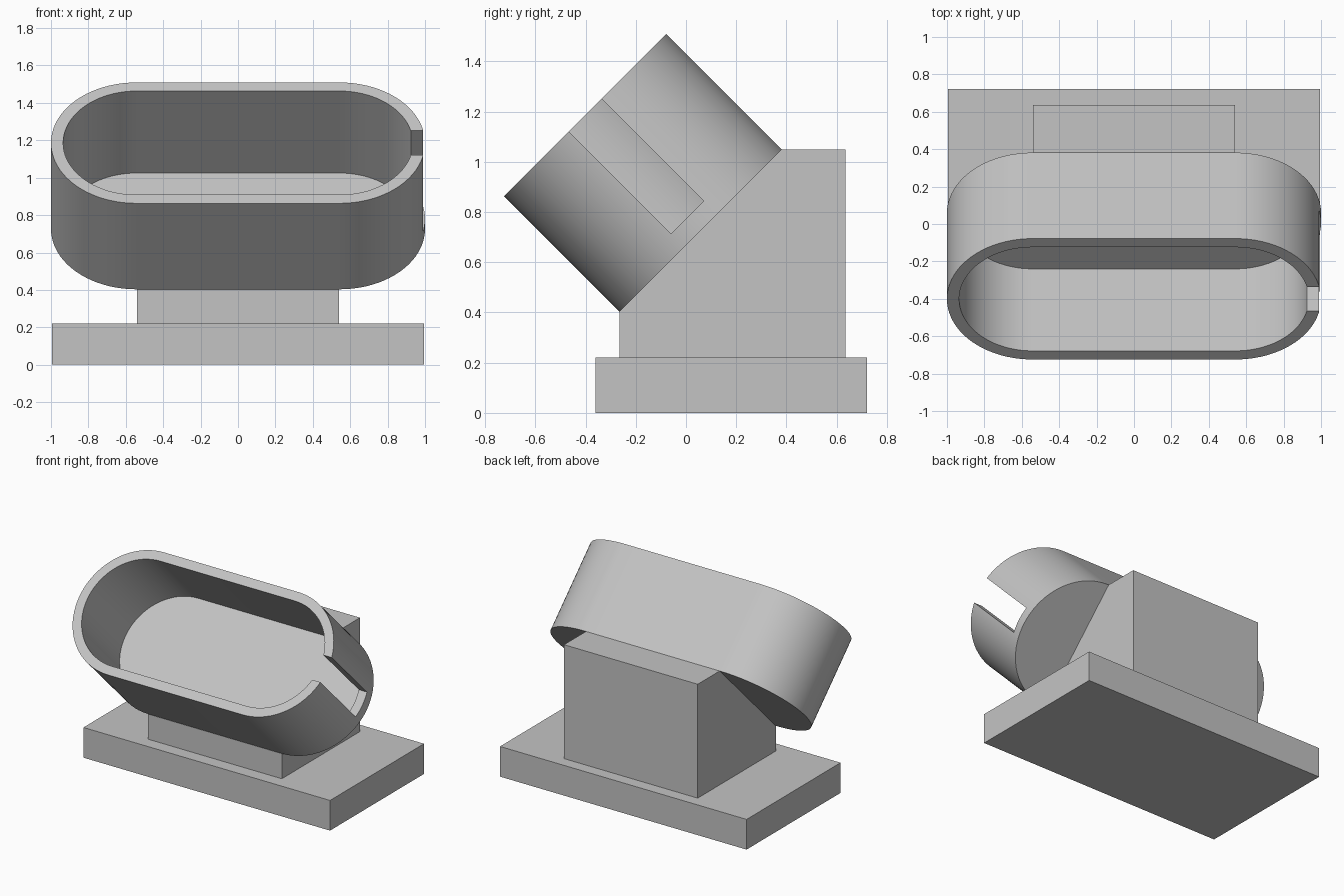
import bpy, bmesh, math
from mathutils import Matrix, Vector

cube = bpy.data.objects.get("Cube")
if cube:
    bpy.data.objects.remove(cube, do_unlink=True)

grey = bpy.data.materials.new("light grey")
grey.use_nodes = True
colour = (0.55, 0.55, 0.55, 1)
grey.diffuse_color = colour
grey.node_tree.nodes["Principled BSDF"].inputs["Base Color"].default_value = colour


def prism(name, outline, depth):
    """Extrude a closed 3D outline along the depth vector."""
    bm = bmesh.new()
    face = bm.faces.new([bm.verts.new(p) for p in outline])
    new = bmesh.ops.extrude_face_region(bm, geom=[face])["geom"]
    verts = [v for v in new if isinstance(v, bmesh.types.BMVert)]
    bmesh.ops.translate(bm, vec=Vector(depth), verts=verts)
    bmesh.ops.recalc_face_normals(bm, faces=bm.faces)
    mesh = bpy.data.meshes.new(name)
    bm.to_mesh(mesh)
    bm.free()
    mesh.materials.append(grey)
    obj = bpy.data.objects.new(name, mesh)
    bpy.context.collection.objects.link(obj)
    return obj


def rectangle(x0, x1, y0, y1, z):
    return [(x0, y0, z), (x1, y0, z), (x1, y1, z), (x0, y1, z)]


def stadium(half_straight, radius, z, steps=40):
    """Long oval: two half circles joined by straight sides."""
    points = []
    for side in (1, -1):
        for i in range(steps + 1):
            a = math.pi * (i / steps - 0.5)
            points.append((side * (half_straight + radius * math.cos(a)),
                           side * radius * math.sin(a), z))
    return points


def cut(target, cutter):
    cutter.hide_render = True
    cutter.matrix_world = target.matrix_world
    mod = target.modifiers.new("cut", 'BOOLEAN')
    mod.operation = 'DIFFERENCE'
    mod.solver = 'EXACT'
    mod.object = cutter
    bpy.context.view_layer.objects.active = target
    bpy.ops.object.modifier_apply(modifier=mod.name)
    bpy.data.objects.remove(cutter, do_unlink=True)


# Flat base plate
prism("base_plate", rectangle(-0.994, 0.994, -0.36, 0.722, 0), (0, 0, 0.22))

# Pedestal with a sloping front that carries the cup
half = 0.539
side = [(-0.265, 0.22), (0.635, 0.22), (0.635, 1.05), (0.382, 1.05), (-0.265, 0.403)]
prism("pedestal", [(-half, y, z) for y, z in side], (2 * half, 0, 0))

# Oval cup, hollowed out and slotted at its left end
radius, wall, floor, height = 0.457, 0.065, 0.03, 0.65
straight = 1 - radius
cup = prism("oval_cup", stadium(straight, radius, 0), (0, 0, height))
cut(cup, prism("hollow_cutter", stadium(straight, radius - wall, floor), (0, 0, height)))
cut(cup, prism("slot_cutter", rectangle(0.7, 1.2, -0.092, 0.092, 0.074), (0, 0, height)))

# Smooth the curved walls and lean the cup back onto the pedestal
bpy.ops.object.select_all(action='DESELECT')
cup.select_set(True)
bpy.context.view_layer.objects.active = cup
bpy.ops.object.shade_smooth_by_angle(angle=math.radians(30))
cup.matrix_world = Matrix.Translation((0, 0.0585, 0.7265)) @ Matrix.Rotation(math.radians(45), 4, 'X')
